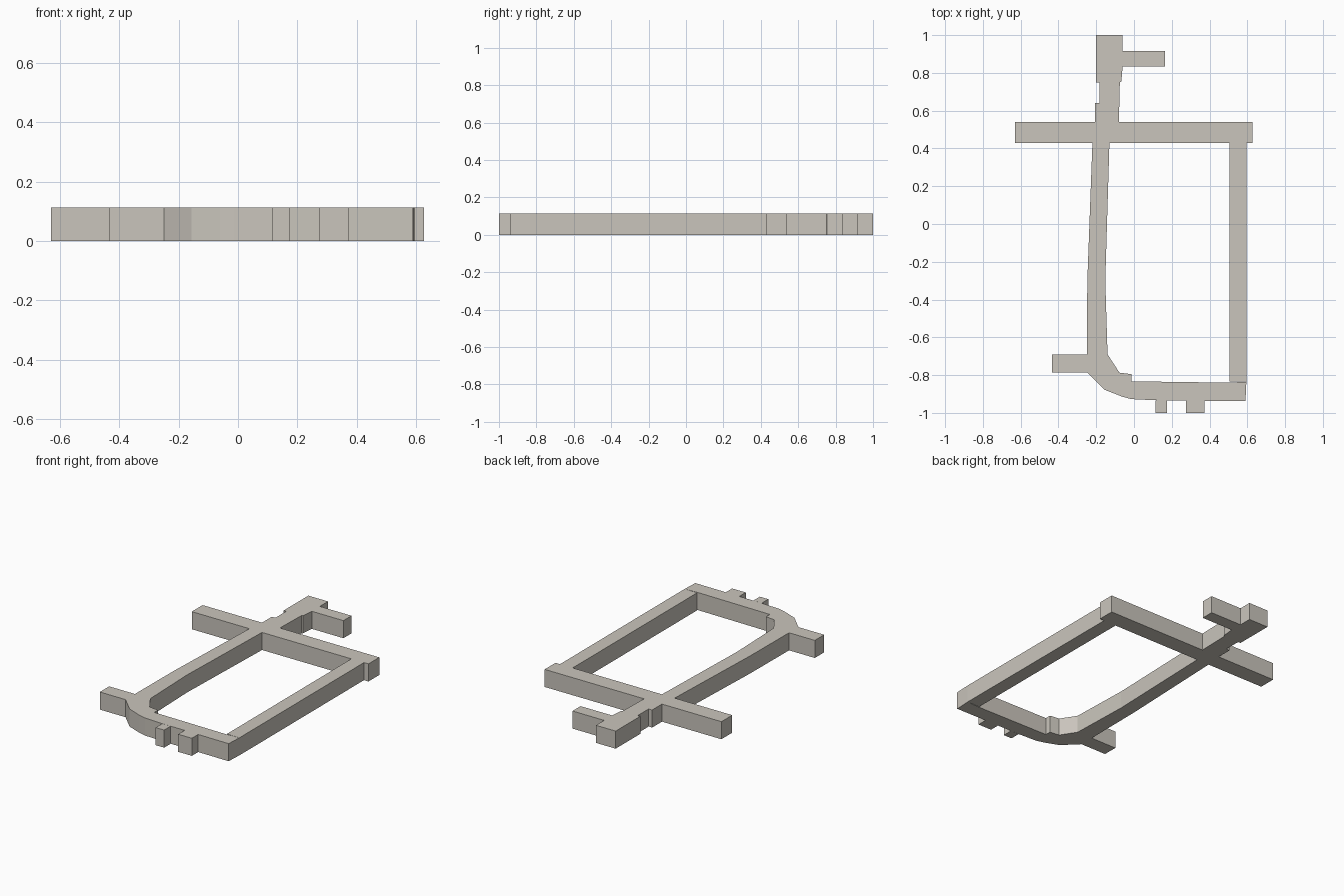
import bpy
import bmesh

cube = bpy.data.objects.get("Cube")
if cube:
    bpy.data.objects.remove(cube, do_unlink=True)

HEIGHT = 0.113

stone = bpy.data.materials.new("warm_grey_stone")
stone.use_nodes = True
stone.diffuse_color = (0.59, 0.56, 0.505, 1)
stone.node_tree.nodes["Principled BSDF"].inputs["Base Color"].default_value = stone.diffuse_color


def slab(name, outline, height=HEIGHT):
    """Extrude a flat plan outline upward from the ground."""
    bm = bmesh.new()
    base = bm.faces.new([bm.verts.new((x, y, 0)) for x, y in outline])
    top = bmesh.ops.extrude_face_region(bm, geom=[base])["geom"]
    bmesh.ops.translate(bm, vec=(0, 0, height),
                        verts=[v for v in top if isinstance(v, bmesh.types.BMVert)])
    bmesh.ops.recalc_face_normals(bm, faces=bm.faces)
    mesh = bpy.data.meshes.new(name)
    bm.to_mesh(mesh)
    bm.free()
    mesh.materials.append(stone)
    obj = bpy.data.objects.new(name, mesh)
    bpy.context.collection.objects.link(obj)
    return obj


def bar(name, x0, x1, y0, y1):
    return slab(name, [(x0, y0), (x1, y0), (x1, y1), (x0, y1)])


# Long cross wing and the straight sides of the court
bar("cross_wing", -0.63, 0.627, 0.43, 0.54)
bar("left_range", 0.505, 0.595, -0.835, 0.43)
slab("front_range", [(-0.013, -0.927), (0.11, -0.933), (0.59, -0.938),
                     (0.595, -0.835), (0.505, -0.84), (-0.013, -0.833)])

# Slightly bowed side range
slab("right_range", [(-0.25, -0.69), (-0.14, -0.69), (-0.152, -0.3),
                     (-0.13, 0.43), (-0.22, 0.43), (-0.247, -0.3)])

# Faceted rounded corner with its side stub
slab("rounded_corner", [(-0.25, -0.69), (-0.25, -0.785), (-0.157, -0.877),
                        (-0.06, -0.915), (-0.013, -0.927), (-0.013, -0.795),
                        (-0.077, -0.787), (-0.14, -0.69)])
bar("side_stub", -0.433, -0.25, -0.785, -0.69)

# Front tabs
for name, x0, x1 in (("narrow_front_tab", 0.115, 0.175), ("wide_front_tab", 0.275, 0.372)):
    bar(name, x0, x1, -1, -0.934)

# Stepped rear stem with a side arm
slab("rear_stem", [(-0.207, 0.54), (-0.08, 0.54), (-0.075, 0.75), (-0.067, 0.755),
                   (-0.06, 0.835), (-0.06, 1), (-0.2, 1), (-0.2, 0.75),
                   (-0.182, 0.75), (-0.182, 0.64), (-0.207, 0.64)])
bar("rear_arm", -0.06, 0.165, 0.835, 0.917)
